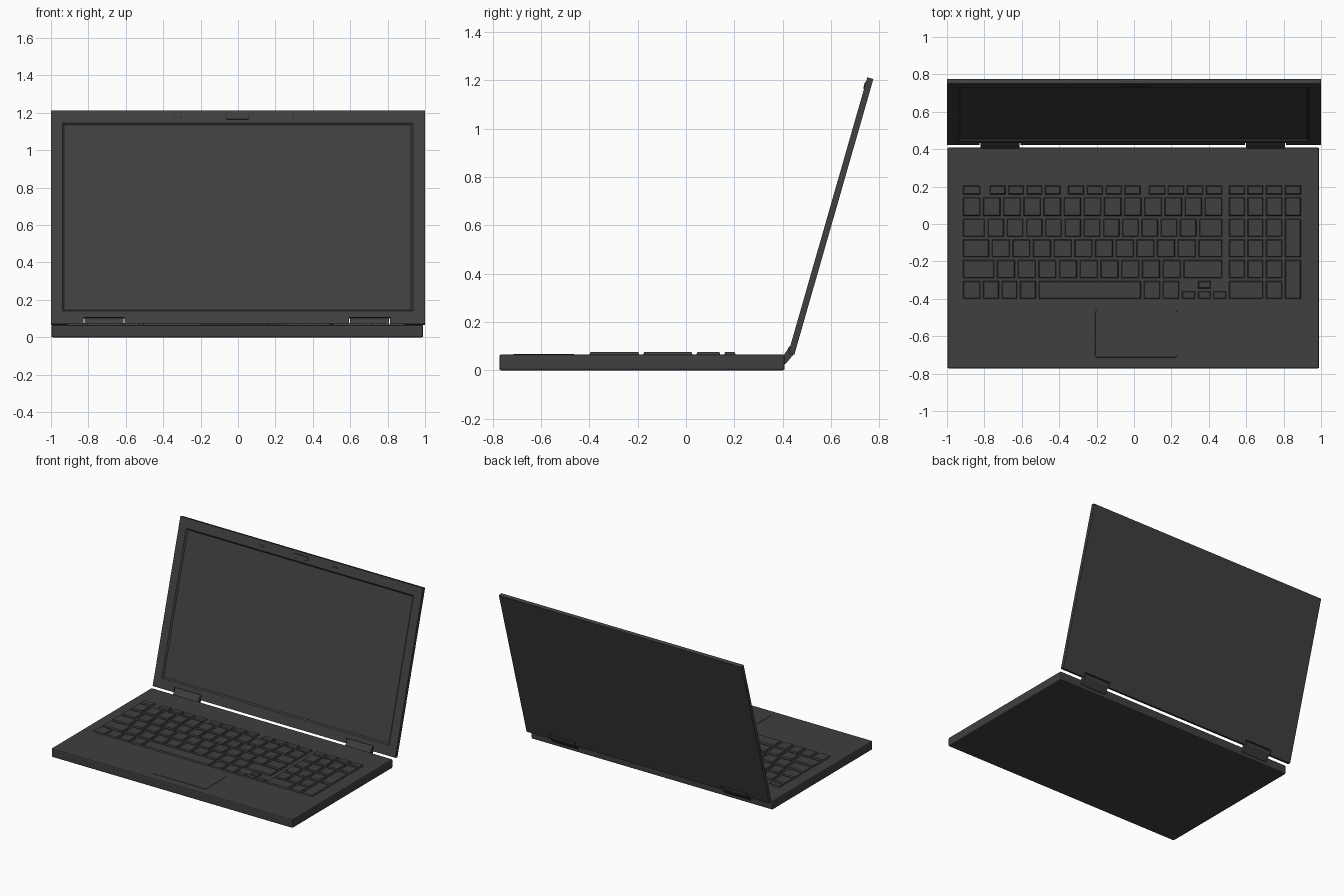
import bpy, bmesh, math

if "Cube" in bpy.data.objects:
    bpy.data.objects.remove(bpy.data.objects["Cube"])

TILT = math.radians(16)
S, C = math.sin(TILT), math.cos(TILT)
LID_Y, LID_Z, LID_LEN, LID_T = 0.423, 0.072, 1.186, 0.026
BASE_TOP = 0.066

mat = bpy.data.materials.new("dark_grey_plastic")
mat.diffuse_color = (0.05, 0.05, 0.05, 1)
mat.use_nodes = True
mat.node_tree.nodes["Principled BSDF"].inputs["Base Color"].default_value = mat.diffuse_color


def loft(bm, ring_a, ring_b):
    """Closed solid between two matching rings of points."""
    a = [bm.verts.new(p) for p in ring_a]
    b = [bm.verts.new(p) for p in ring_b]
    bm.faces.new(a)
    bm.faces.new(b[::-1])
    n = len(a)
    for i in range(n):
        j = (i + 1) % n
        bm.faces.new((a[j], a[i], b[i], b[j]))


def finish(name, bm, bevel=0):
    bmesh.ops.recalc_face_normals(bm, faces=bm.faces[:])
    if bevel:
        bmesh.ops.bevel(bm, geom=bm.edges[:], offset=bevel, segments=2,
                        profile=0.5, affect='EDGES')
    me = bpy.data.meshes.new(name)
    bm.to_mesh(me)
    bm.free()
    me.materials.append(mat)
    ob = bpy.data.objects.new(name, me)
    bpy.context.scene.collection.objects.link(ob)
    return ob


def rect(x0, x1, y0, y1, inset=0):
    return [(x0 + inset, y0 + inset), (x1 - inset, y0 + inset),
            (x1 - inset, y1 - inset), (x0 + inset, y1 - inset)]


def flat(pts, z):
    return [(x, y, z) for x, y in pts]


def on_lid(pts, w):
    """Map lid coordinates (across, up the lid) at depth w behind its front."""
    return [(x, LID_Y + u * S + w * C, LID_Z + u * C - w * S) for x, u in pts]


def rounded(x0, x1, y0, y1, r, n=4):
    pts = []
    for k, (cx, cy) in enumerate(rect(x0, x1, y0, y1, r)):
        for i in range(n + 1):
            a = math.pi + (k + i / n) * math.pi / 2
            pts.append((cx + r * math.cos(a), cy + r * math.sin(a)))
    return pts


def span(a, b, n):
    return [a + (b - a) * i / n for i in range(n + 1)]


# Base slab
bm = bmesh.new()
r = rect(-0.998, 0.99, -0.772, 0.408)
loft(bm, flat(r, 0), flat(r, BASE_TOP))
finish("base", bm, 0.008)

# Touchpad
bm = bmesh.new()
loft(bm, flat(rounded(-0.21, 0.235, -0.715, -0.46, 0.012), BASE_TOP - 0.004),
     flat(rounded(-0.207, 0.232, -0.712, -0.463, 0.012), BASE_TOP + 0.002))
finish("touchpad", bm)

# Keyboard
keys = bmesh.new()


def key(x0, x1, y0, y1, gap=0.007):
    r0 = rect(x0, x1, y0, y1, gap)
    r1 = rect(x0, x1, y0, y1, gap + 0.005)
    loft(keys, flat(r0, BASE_TOP - 0.003), flat(r1, BASE_TOP + 0.010))


def row(edges, y0, y1):
    for a, b in zip(edges, edges[1:]):
        key(a, b, y0, y1)


L, R = -0.922, 0.479
ys = [0.213, 0.150, 0.035, -0.075, -0.185, -0.297, -0.407]
row([L, -0.815], ys[1], ys[0])
for a, b in ((-0.778, -0.385), (-0.36, 0.042), (0.072, R)):
    row(span(a, b, 4), ys[1], ys[0])
row(span(L, R, 13), ys[2], ys[1])
row([L] + span(-0.79, 0.342, 11) + [R], ys[3], ys[2])
row([L] + span(-0.768, 0.337, 10) + [R], ys[4], ys[3])
row([L] + span(-0.74, 0.257, 9) + [R], ys[5], ys[4])
row([L, -0.815, -0.714, -0.617, -0.516, 0.045, 0.147, 0.249], ys[6], ys[5])
# Arrow keys
row([0.249, 0.335, 0.417, 0.5], ys[6], -0.352)
key(0.335, 0.417, -0.352, ys[5])
# Number pad
pad = [0.5, 0.6, 0.698, 0.8, 0.9]
row(pad, ys[1], ys[0])
row(pad, ys[2], ys[1])
for i in (2, 3, 4):
    row(pad[:4], ys[i + 1], ys[i])
row([pad[0], pad[2], pad[3]], ys[6], ys[5])
key(pad[3], pad[4], ys[4], ys[2])
key(pad[3], pad[4], ys[6], ys[4])
finish("keyboard_keys", keys)

# Lid with notches for the hinges
HINGES = ((-0.82, -0.612), (0.6, 0.808))
outline = [(-1, 0)]
for a, b in HINGES:
    outline += [(a - 0.006, 0), (a - 0.006, 0.036), (b + 0.006, 0.036), (b + 0.006, 0)]
outline += [(1, 0), (1, LID_LEN), (-1, LID_LEN)]
bm = bmesh.new()
loft(bm, on_lid(outline, 0), on_lid(outline, LID_T))
lid = finish("lid", bm)

# Recessed screen with sloping sides, cut into the lid
bm = bmesh.new()
loft(bm, on_lid(rect(-0.943, 0.94, 0.066, 1.122), -0.004),
     on_lid(rect(-0.943, 0.94, 0.066, 1.122, 0.014), 0.009))
cutter = finish("screen_cutter", bm)
cutter.hide_render = True
mod = lid.modifiers.new("screen_recess", 'BOOLEAN')
mod.operation = 'DIFFERENCE'
mod.solver = 'EXACT'
mod.object = cutter
bpy.context.view_layer.update()
cut = bpy.data.meshes.new_from_object(
    lid.evaluated_get(bpy.context.evaluated_depsgraph_get()))
lid.modifiers.clear()
lid.data = cut
bpy.data.objects.remove(cutter)

# Webcam and the two small microphones in the top bezel
for name, x0, x1, u0, u1, h in (("webcam", -0.068, 0.06, 1.136, 1.166, 0.004),
                                ("microphone_left", -0.345, -0.302, 1.145, 1.157, 0.002),
                                ("microphone_right", 0.255, 0.298, 1.145, 1.157, 0.002)):
    bm = bmesh.new()
    rad = (u1 - u0) * 0.35
    loft(bm, on_lid(rounded(x0, x1, u0, u1, rad), 0.002),
         on_lid(rounded(x0 + 0.002, x1 - 0.002, u0 + 0.002, u1 - 0.002, rad * 0.8), -h))
    finish(name, bm)

# Hinges: a barrel in the lid notch with an arm down to the base
profile = [(0.400, 0.025), (0.400, 0.058), (0.416, 0.080), (0.424, 0.096),
           (0.434, 0.103), (0.447, 0.102), (0.454, 0.090), (0.450, 0.072),
           (0.418, 0.034), (0.410, 0.026)]
for name, (a, b) in zip(("hinge_left", "hinge_right"), HINGES):
    bm = bmesh.new()
    loft(bm, [(a, y, z) for y, z in profile], [(b, y, z) for y, z in profile])
    finish(name, bm)
